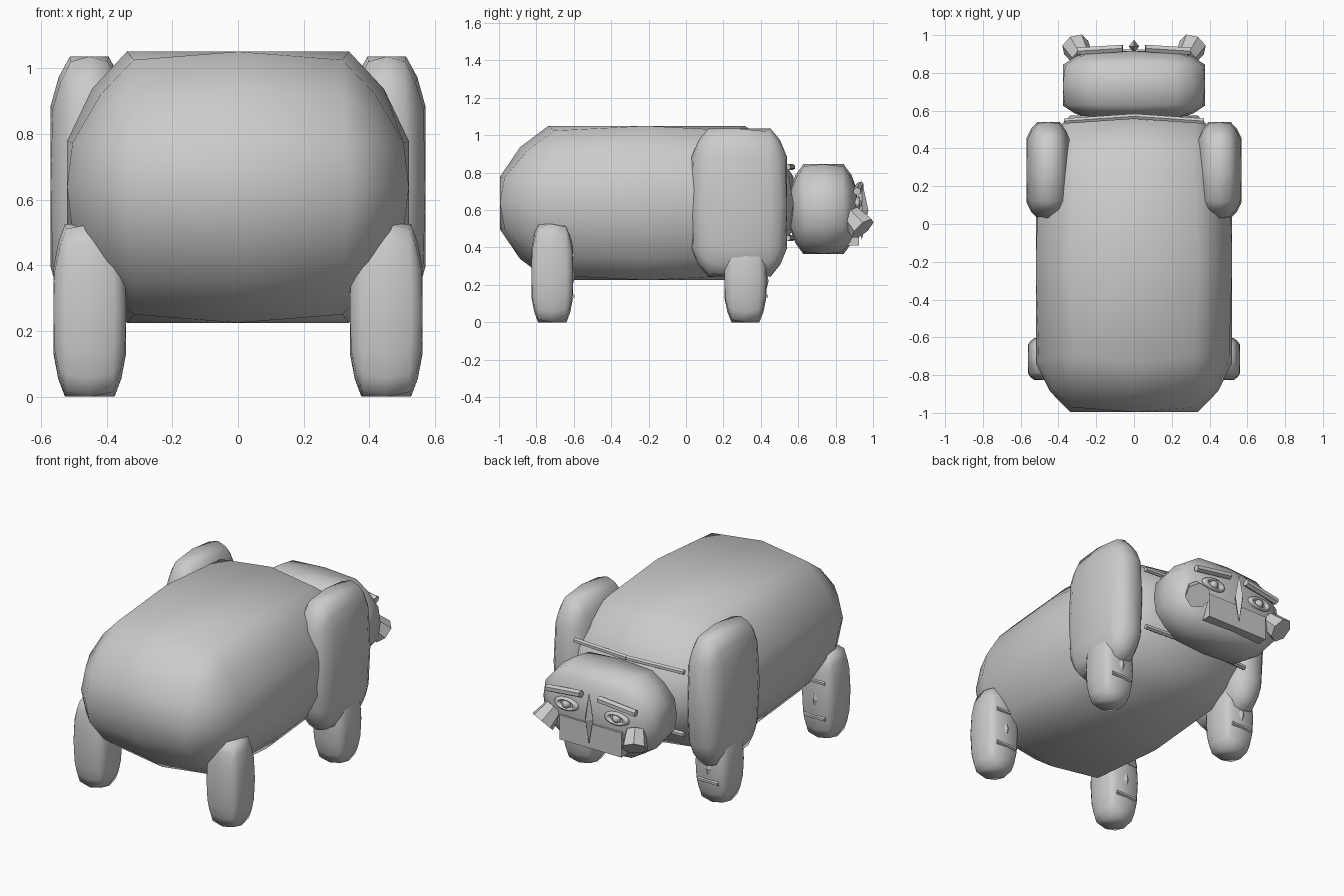
import bpy, bmesh, math
from mathutils import Vector

if "Cube" in bpy.data.objects:
    bpy.data.objects.remove(bpy.data.objects["Cube"])


def finish(name, bm, smooth=True):
    me = bpy.data.meshes.new(name)
    bmesh.ops.recalc_face_normals(bm, faces=bm.faces)
    for f in bm.faces:
        f.smooth = smooth
    bm.to_mesh(me)
    bm.free()
    ob = bpy.data.objects.new(name, me)
    bpy.context.collection.objects.link(ob)
    return ob


def block(name, lo, hi, flat, pull=0.12, profile=0.34):
    """Rounded box; flat = share of each axis left straight, pull = corner softening."""
    lo, hi = Vector(lo), Vector(hi)
    bm = bmesh.new()
    bmesh.ops.create_cube(bm, size=2)
    half = Vector([1 / (1 - f) for f in flat])
    bmesh.ops.scale(bm, vec=half, verts=bm.verts)
    bmesh.ops.bevel(bm, geom=bm.edges[:], offset=1, segments=2,
                    profile=profile, affect='EDGES')
    # centre loops keep the outline full while the corners are pulled in
    for axis in ((1, 0, 0), (0, 1, 0), (0, 0, 1)):
        bmesh.ops.bisect_plane(bm, geom=bm.verts[:] + bm.edges[:] + bm.faces[:],
                               plane_co=(0, 0, 0), plane_no=axis)
    mid, size = (lo + hi) / 2, (hi - lo) / 2
    for v in bm.verts:
        p = Vector([v.co[i] / half[i] for i in range(3)])
        p *= 1 - pull * abs(p.x * p.y * p.z)
        v.co = Vector([mid[i] + p[i] * size[i] for i in range(3)])
    return finish(name, bm)


def rod(name, a, b, r1, r2=None, sides=6):
    """Straight or tapered rod between two points."""
    a, b = Vector(a), Vector(b)
    bm = bmesh.new()
    bmesh.ops.create_cone(bm, cap_ends=True, segments=sides, radius1=r1,
                          radius2=r1 if r2 is None else r2, depth=(b - a).length)
    ob = finish(name, bm, False)
    ob.location = (a + b) / 2
    ob.rotation_euler = (b - a).to_track_quat('Z', 'Y').to_euler()
    return ob


def diamond(name, centre, size):
    """Stretched eight-sided gem."""
    bm = bmesh.new()
    ends = [bm.verts.new((0, 0, s)) for s in (-1, 1)]
    ring = [bm.verts.new(p) for p in ((1, 0, 0), (0, 1, 0), (-1, 0, 0), (0, -1, 0))]
    for i in range(4):
        for e in ends:
            bm.faces.new((ring[i], ring[(i + 1) % 4], e))
    for v in bm.verts:
        v.co = Vector([v.co[i] * size[i] + centre[i] for i in range(3)])
    return finish(name, bm, False)


def side_block(name, s, lo, hi, flat):
    """Block on one side, s = +1 or -1."""
    xs = sorted((s * lo[0], s * hi[0]))
    return block(name, (xs[0], *lo[1:]), (xs[1], *hi[1:]), flat)


# Trunk and head
block("body", (-0.52, -0.995, 0.225), (0.52, 0.575, 1.05), (0.65, 0.67, 0.34), 0.14)
block("head", (-0.377, 0.555, 0.365), (0.377, 0.915, 0.845), (0.6, 0.6, 0.42), 0.13)

# Muzzle and nose ridge
bm = bmesh.new()
bmesh.ops.create_cube(bm, size=1)
muzzle = finish("muzzle", bm, False)
muzzle.location = (0, 0.865, 0.485)
muzzle.scale = (0.42, 0.12, 0.15)
diamond("nose_ridge", (0, 0.94, 0.60), (0.028, 0.035, 0.16))

for s, side in ((1, "right"), (-1, "left")):
    # Shoulders and legs
    side_block("shoulder_" + side, s, (0.335, 0.03, 0.245), (0.57, 0.54, 1.035), (0.5, 0.66, 0.62))
    side_block("front_leg_" + side, s, (0.34, 0.205, 0), (0.562, 0.43, 0.46), (0.68, 0.66, 0.42))
    side_block("rear_leg_" + side, s, (0.34, -0.827, 0), (0.562, -0.603, 0.525), (0.68, 0.68, 0.48))

    # Thin bars and a small gem on the front of every leg
    for leg, y, heights in (("front", 0.426, (0.14, 0.30)), ("rear", -0.608, (0.14, 0.36))):
        for z in heights:
            rod(leg + "_leg_bar_" + side, (s * 0.38, y, z), (s * 0.52, y, z), 0.013)
        diamond(leg + "_leg_gem_" + side, (s * 0.45, y, sum(heights) / 2), (0.03, 0.016, 0.06))

    # Collar bars at the neck
    for z in (0.83, 0.45):
        rod("collar_bar_" + side, (0, 0.57, z), (s * 0.37, 0.545, z), 0.016)

    # Brow, eye ring and pupil
    rod("brow_" + side, (s * 0.06, 0.93, 0.73), (s * 0.30, 0.915, 0.70), 0.022)
    bpy.ops.mesh.primitive_torus_add(major_radius=0.06, minor_radius=0.02, major_segments=16,
                                     minor_segments=6, location=(s * 0.17, 0.912, 0.635),
                                     rotation=(math.pi / 2, 0, 0))
    eye = bpy.context.object
    eye.name = "eye_ring_" + side
    eye.scale = (1.05, 0.5, 1)
    bpy.ops.object.shade_smooth()
    bpy.ops.mesh.primitive_uv_sphere_add(segments=12, ring_count=8, radius=0.026,
                                         location=(s * 0.17, 0.915, 0.635))
    bpy.context.object.name = "pupil_" + side
    bpy.ops.object.shade_smooth()

    # Stubby tusk flaring out, forward and down
    rod("tusk_" + side, (s * 0.275, 0.88, 0.575), (s * 0.312, 0.945, 0.50), 0.058, 0.075, 7)
